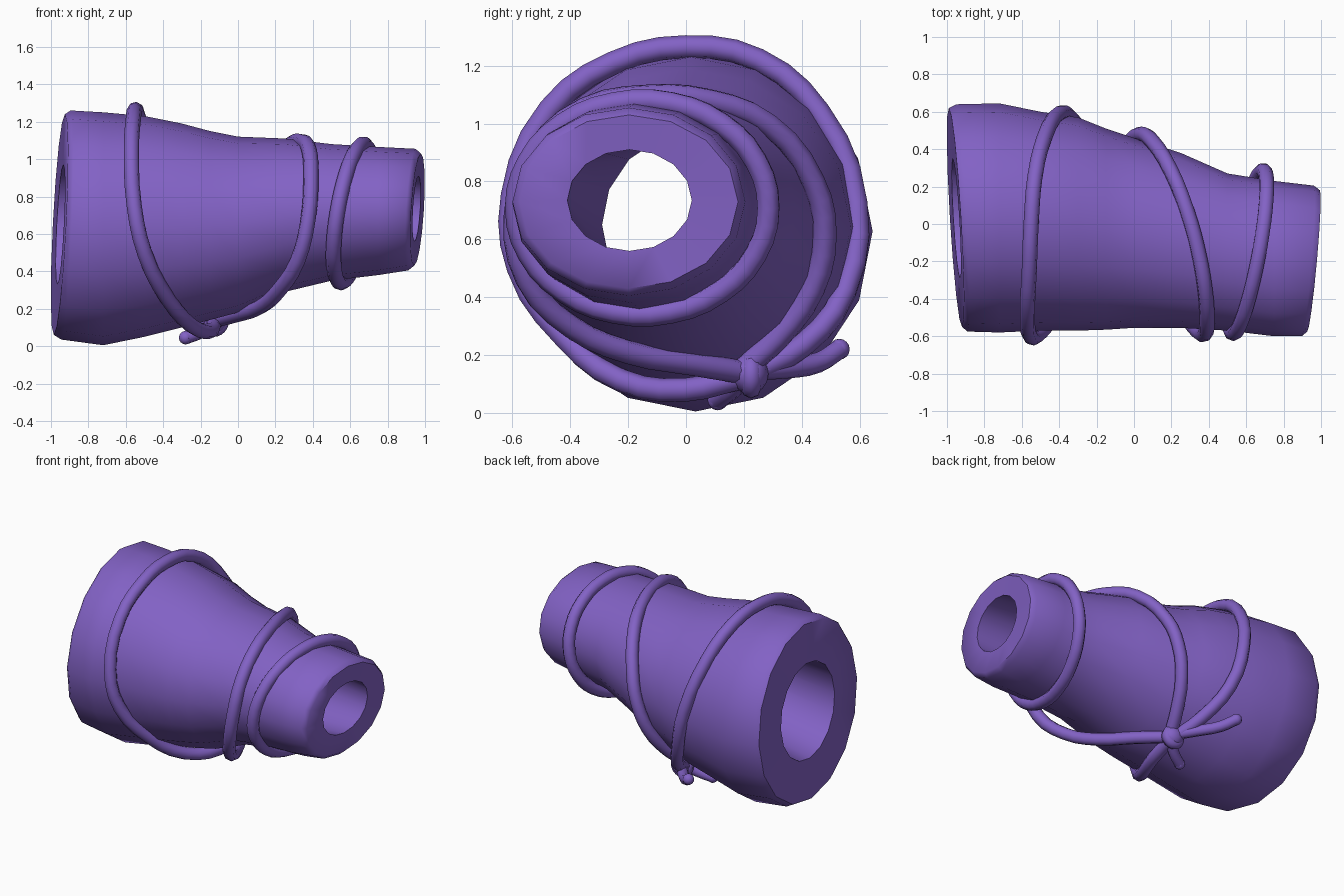
import bpy
import bmesh
import math

SEGMENTS = 16
ROPE_RADIUS = 0.041

default_cube = bpy.data.objects.get("Cube")
if default_cube:
    bpy.data.objects.remove(default_cube, do_unlink=True)

# One flat colour for the whole model
purple = bpy.data.materials.new("purple")
purple.use_nodes = True
colour = (0.225, 0.122, 0.56, 1.0)
purple.diffuse_color = colour
purple.node_tree.nodes["Principled BSDF"].inputs["Base Color"].default_value = colour


def finish(obj, angle=50):
    """Assign the material and smooth the shading."""
    obj.data.materials.clear()
    obj.data.materials.append(purple)
    bpy.ops.object.select_all(action="DESELECT")
    obj.select_set(True)
    bpy.context.view_layer.objects.active = obj
    bpy.ops.object.shade_smooth_by_angle(angle=math.radians(angle))


def ring(bm, x, y_min, y_max, z_min, z_max, tilt_y=0.0, tilt_z=0.0):
    """Add one elliptical section, its plane leaning in y and z."""
    ry, rz = (y_max - y_min) / 2, (z_max - z_min) / 2
    cy, cz = (y_max + y_min) / 2, (z_max + z_min) / 2
    verts = []
    for i in range(SEGMENTS):
        a = math.tau * i / SEGMENTS
        dy, dz = ry * math.cos(a), rz * math.sin(a)
        verts.append(bm.verts.new((x + tilt_y * dy + tilt_z * dz, cy + dy, cz + dz)))
    return verts


def make_tube(name, sections):
    """Loft through the sections and close the last one onto the first."""
    bm = bmesh.new()
    rings = [ring(bm, *s) for s in sections]
    for k, first in enumerate(rings):
        second = rings[(k + 1) % len(rings)]
        for i in range(SEGMENTS):
            j = (i + 1) % SEGMENTS
            bm.faces.new((first[i], first[j], second[j], second[i]))
    bmesh.ops.recalc_face_normals(bm, faces=bm.faces)
    mesh = bpy.data.meshes.new(name)
    bm.to_mesh(mesh)
    bm.free()
    obj = bpy.data.objects.new(name, mesh)
    bpy.context.collection.objects.link(obj)
    finish(obj)
    return obj


def make_rope(name, points, closed=False, radius=ROPE_RADIUS):
    """Sweep a round cord along a smooth path."""
    curve = bpy.data.curves.new(name, "CURVE")
    curve.dimensions = "3D"
    curve.bevel_depth = radius
    curve.bevel_resolution = 2
    curve.resolution_u = 3
    curve.use_fill_caps = True
    spline = curve.splines.new("BEZIER")
    spline.bezier_points.add(len(points) - 1)
    for bp, p in zip(spline.bezier_points, points):
        bp.co = p
        bp.handle_left_type = bp.handle_right_type = "AUTO"
    spline.use_cyclic_u = closed
    obj = bpy.data.objects.new(name, curve)
    bpy.context.collection.objects.link(obj)
    bpy.ops.object.select_all(action="DESELECT")
    obj.select_set(True)
    bpy.context.view_layer.objects.active = obj
    bpy.ops.object.convert(target="MESH")
    finish(bpy.context.view_layer.objects.active)


def make_ball(name, location, scale):
    bpy.ops.mesh.primitive_uv_sphere_add(segments=12, ring_count=8, radius=1, location=location)
    obj = bpy.context.object
    obj.name = name
    obj.scale = scale
    finish(obj, 60)


# Thick tapered sleeve: outer skin, rounded narrow rim, then the bore back again
make_tube("tapered_sleeve", [
    (-0.955, -0.55, 0.62, 0.06, 1.24, -0.06, 0.05),
    (-0.92, -0.575, 0.64, 0.035, 1.26, -0.05, 0.04),
    (-0.72, -0.58, 0.645, 0.005, 1.25),
    (-0.5, -0.57, 0.6, 0.05, 1.23),
    (-0.3, -0.57, 0.57, 0.1, 1.19),
    (-0.15, -0.565, 0.51, 0.14, 1.15),
    (0, -0.555, 0.46, 0.18, 1.12),
    (0.25, -0.555, 0.38, 0.29, 1.11),
    (0.5, -0.57, 0.27, 0.35, 1.08),
    (0.75, -0.6, 0.23, 0.38, 1.065),
    (0.93, -0.6, 0.205, 0.405, 1.055, 0.08, 0.06),
    (0.96, -0.575, 0.18, 0.43, 1.03, 0.09, 0.06),
    (0.955, -0.41, 0.02, 0.56, 0.91, 0.09, 0.06),
    (-0.95, -0.29, 0.35, 0.33, 0.97, -0.06, 0.05),
])

# Wide loop, from the knot across the front, over the top and down the back
make_rope("wide_rope_loop", [
    (-0.13, 0.18, 0.12), (-0.15, 0, 0.08), (-0.25, -0.22, 0.11),
    (-0.38, -0.42, 0.26), (-0.5, -0.58, 0.5), (-0.555, -0.6, 0.75),
    (-0.57, -0.47, 1.05), (-0.56, -0.25, 1.21), (-0.55, 0, 1.265),
    (-0.53, 0.25, 1.22), (-0.48, 0.46, 1.04), (-0.4, 0.59, 0.72),
    (-0.32, 0.55, 0.42), (-0.22, 0.4, 0.23), (-0.15, 0.23, 0.14),
])

# Middle loop, hanging a little clear of the underside
make_rope("middle_rope_loop", [
    (-0.12, 0.2, 0.14), (0, 0.02, 0.17), (0.12, -0.2, 0.21),
    (0.22, -0.4, 0.3), (0.32, -0.55, 0.46), (0.375, -0.59, 0.68),
    (0.39, -0.52, 0.9), (0.38, -0.35, 1.05), (0.34, -0.13, 1.095),
    (0.28, 0.08, 1.08), (0.2, 0.28, 1.0), (0.1, 0.44, 0.8),
    (0.04, 0.48, 0.62), (-0.02, 0.44, 0.43), (-0.08, 0.32, 0.26),
    (-0.12, 0.22, 0.17),
])

# Separate slanted loop near the narrow end
narrow = []
for i in range(14):
    a = math.tau * i / 14
    c, s = math.cos(a), math.sin(a)
    narrow.append((0.61 + 0.08 * c + 0.06 * s, -0.15 + 0.435 * c, 0.71 + 0.37 * s))
make_rope("narrow_rope_loop", narrow, closed=True)

# Knot with a wrap, a long tail and a short tail
make_ball("knot", (-0.13, 0.22, 0.135), (0.075, 0.065, 0.07))
wrap = [(-0.13 + 0.045 * math.cos(math.tau * i / 8), 0.225, 0.13 + 0.045 * math.sin(math.tau * i / 8))
        for i in range(8)]
make_rope("knot_wrap", wrap, closed=True, radius=0.035)

tails = {
    "long_tail": [(-0.13, 0.22, 0.15), (-0.22, 0.35, 0.155), (-0.32, 0.46, 0.175), (-0.39, 0.53, 0.22)],
    "short_tail": [(-0.13, 0.2, 0.12), (-0.2, 0.15, 0.075), (-0.28, 0.11, 0.045)],
}
for name, points in tails.items():
    make_rope(name, points, radius=0.036)
    make_ball(name + "_tip", points[-1], (0.036, 0.036, 0.036))
